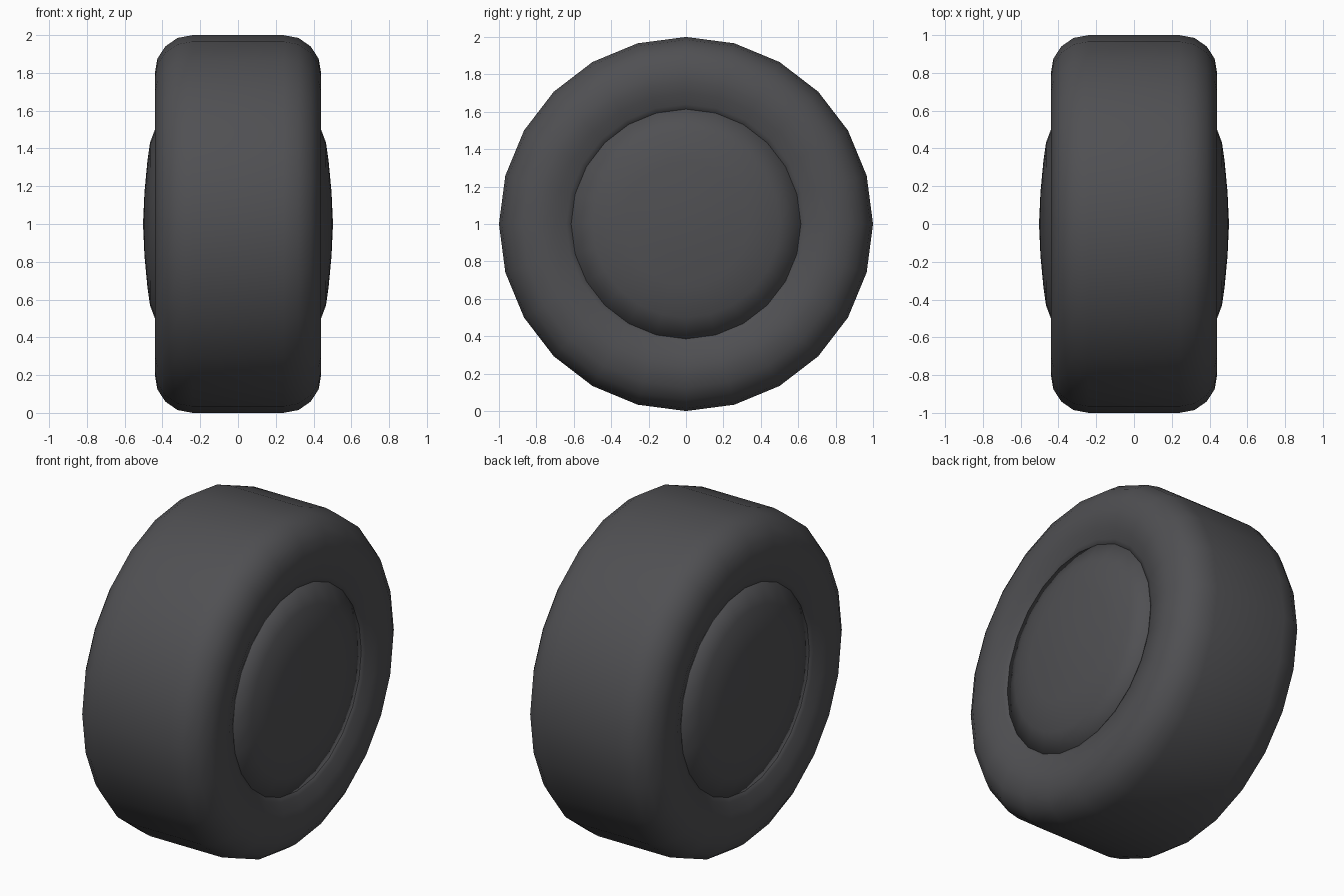
import bpy, math

if "Cube" in bpy.data.objects:
    bpy.data.objects.remove(bpy.data.objects["Cube"])

SEG = 24

rubber = bpy.data.materials.new("dark_grey_rubber")
rubber.diffuse_color = (0.08, 0.08, 0.086, 1)
rubber.use_nodes = True
rubber.node_tree.nodes["Principled BSDF"].inputs["Base Color"].default_value = rubber.diffuse_color


def lathe(name, profile, closed=False):
    """Revolve (x, radius) points about the x axis through z = 1."""
    verts, rings = [], []
    for x, r in profile:
        if r == 0:
            rings.append([len(verts)] * SEG)
            verts.append((x, 0, 1))
        else:
            rings.append(list(range(len(verts), len(verts) + SEG)))
            for i in range(SEG):
                a = 2 * math.pi * i / SEG
                verts.append((x, r * math.sin(a), 1 + r * math.cos(a)))
    pairs = list(zip(rings, rings[1:]))
    if closed:
        pairs.append((rings[-1], rings[0]))
    faces = []
    for a, b in pairs:
        for i in range(SEG):
            j = (i + 1) % SEG
            faces.append(list(dict.fromkeys((a[i], b[i], b[j], a[j]))))
    mesh = bpy.data.meshes.new(name)
    mesh.from_pydata(verts, [], faces)
    mesh.materials.append(rubber)
    mesh.shade_smooth()
    ob = bpy.data.objects.new(name, mesh)
    bpy.context.collection.objects.link(ob)
    return ob


def both_sides(half):
    """Mirror a right-hand profile to the left side."""
    return [(-x, r) for x, r in half] + half[::-1]


# Tyre: bead, sidewall, rounded shoulder, tread
tyre_half = [(0.39, 0.60), (0.405, 0.64), (0.43, 0.70), (0.44, 0.76), (0.44, 0.80),
             (0.427, 0.875), (0.385, 0.94), (0.32, 0.985), (0.24, 1.0)]
lathe("tyre", both_sides(tyre_half), closed=True)

# Hub: shallow domed cap on each side, set into the tyre
hub_half = [(0.503, 0), (0.495, 0.17), (0.48, 0.33), (0.466, 0.43), (0.44, 0.50), (0.395, 0.615)]
lathe("hub", both_sides(hub_half))

# Outward normals
import bmesh
for ob in bpy.data.objects:
    bm = bmesh.new()
    bm.from_mesh(ob.data)
    bmesh.ops.recalc_face_normals(bm, faces=bm.faces)
    bm.to_mesh(ob.data)
    bm.free()
